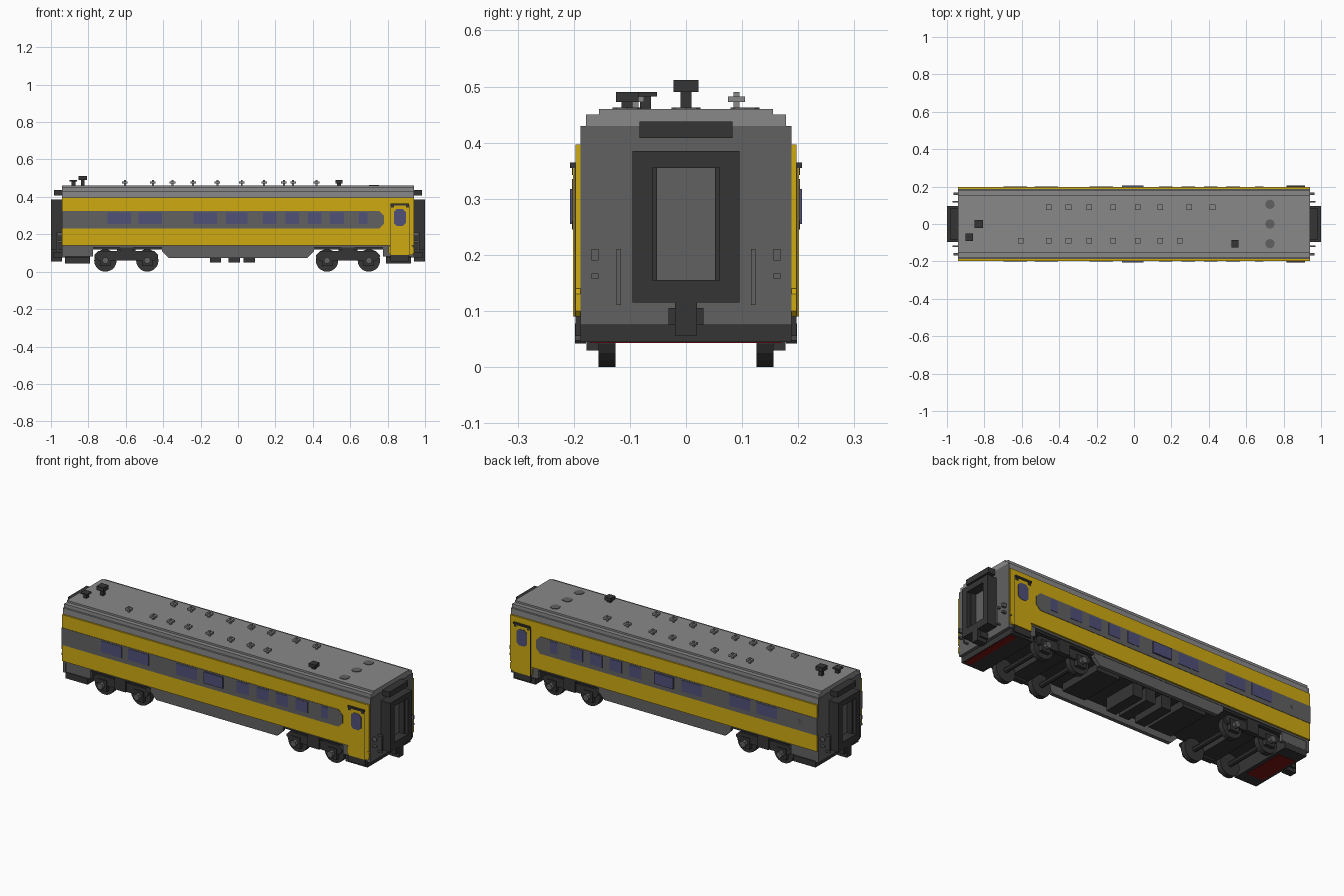
import bpy, bmesh, math
from mathutils import Matrix

old = bpy.data.objects.get("Cube")
if old:
    bpy.data.objects.remove(old, do_unlink=True)


def material(name, red, green, blue):
    made = bpy.data.materials.new(name)
    made.use_nodes = True
    made.diffuse_color = (red, green, blue, 1)
    made.node_tree.nodes["Principled BSDF"].inputs["Base Color"].default_value = (red, green, blue, 1)
    return made


def shade(name, value):
    return material(name, value, value, value)


yellow = material("yellow paint", 0.62, 0.4, 0.006)
glass = material("blue glass", 0.08, 0.08, 0.19)
maroon = material("dark red", 0.2, 0.006, 0.006)
light = shade("light grey roof", 0.25)
grey = shade("dark grey", 0.12)
black = shade("charcoal", 0.036)


def finish(name, bm, mat):
    bmesh.ops.recalc_face_normals(bm, faces=bm.faces)
    mesh = bpy.data.meshes.new(name)
    bm.to_mesh(mesh)
    bm.free()
    mesh.materials.append(mat)
    part = bpy.data.objects.new(name, mesh)
    bpy.context.collection.objects.link(part)
    return part


def mid(half):
    return (-half, half)


def around(centre, half):
    return (centre - half, centre + half)


def block(name, mat, x, y, z, mirror="", chamfer=0):
    """Box between spans; corners seen from the side may be cut, copies mirrored."""
    (left, right), (low, high), cut = x, z, chamfer
    outline = [(left + cut, low), (right - cut, low), (right, low + cut), (right, high - cut),
               (right - cut, high), (left + cut, high), (left, high - cut), (left, low + cut)]
    outline = list(dict.fromkeys(outline))
    bm = bmesh.new()
    for flip_x in (1, -1) if "x" in mirror else (1,):
        for flip_y in (1, -1) if "y" in mirror else (1,):
            near, far = [[bm.verts.new((px * flip_x, depth * flip_y, pz)) for px, pz in outline]
                         for depth in y]
            bm.faces.new(near)
            bm.faces.new(far)
            for i in range(len(outline)):
                bm.faces.new((near[i - 1], near[i], far[i], far[i - 1]))
    return finish(name, bm, mat)


def disc(name, mat, place, radius, depth, axis="Y", sides=16):
    bm = bmesh.new()
    turn = Matrix.Rotation(math.pi / 2, 4, "X") if axis == "Y" else Matrix()
    bmesh.ops.create_cone(bm, cap_ends=True, segments=sides, radius1=radius, radius2=radius,
                          depth=depth, matrix=turn)
    part = finish(name, bm, mat)
    part.location = place
    return part


# Shared levels and widths
wall, skin, end = 0.188, 0.197, 0.94
floor, eaves, shoulder, ridge = 0.13, 0.397, 0.43, 0.46
thin = 0.002
panel = (wall, skin)
overlay = (wall, skin + thin)
raised = (wall, skin + 2 * thin)

# Body shell, stepped roof and underfloor
step = ridge - 0.01
block("body_shell", grey, mid(end), mid(wall), (floor, eaves))
block("roof_cove", light, mid(end), mid(wall), (eaves, shoulder))
block("roof_shoulder", light, mid(end), mid(wall - 0.01), (shoulder, step))
block("roof_deck", light, mid(end), mid(0.155), (step, ridge))
block("underfloor", black, mid(0.9), mid(wall - 0.01), (floor - 0.01, floor))
for x in (-0.12, -0.02, 0.06):
    block("underfloor_box", black, around(x, 0.03), mid(0.1), (0.05, floor))
block("underfloor_tank", black, (0.2, 0.34), mid(floor), (0.08, floor), "x")

# Yellow side panels with the grey window band
band_low, band_high, band_end = 0.23, 0.325, 0.78
sill = 0.14
block("side_panels", yellow, mid(end), panel, (sill, eaves), "y")
block("window_bands", grey, (-end - thin, band_end - 0.05), overlay, (band_low, band_high), "y")
block("window_band_ends", grey, (0.6, band_end), overlay, (band_low, band_high), "y", chamfer=0.025)

# Windows: long ones at the rear, short ones at the front, a projecting one in the middle
pane = (0.255, 0.317)
for x in (-0.635, -0.47, -0.175):
    block("long_windows", glass, around(x, 0.063), raised, pane, "y")
for i in range(4):
    block("short_windows", glass, around(0.17 + 0.12 * i, 0.037), raised, pane, "y")
block("small_windows", glass, around(0.67, 0.022), raised, pane, "y")
block("bay_windows", glass, around(-0.007, 0.058), (wall, skin + 0.01), pane, "y")
for side in mid(skin):
    vent = disc("oval_vent", black, (-0.835, side, 0.28), 0.022, 2 * thin)
    vent.scale.z = 0.6

# Doors with seam, window, hood and step
door, half_door, door_low, door_high = 0.865, 0.05, 0.09, 0.355
block("door_surrounds", yellow, (door - 0.06, end), panel, (door_low, sill), "y", chamfer=0.01)
block("door_seams", black, around(door, half_door + thin), overlay, (door_low, door_high + thin), "y")
block("doors", yellow, around(door, half_door), raised, (door_low, door_high), "y")
block("door_windows", glass, around(door, 0.032), (wall, skin + 3 * thin), (0.245, 0.335), "y", chamfer=0.015)
block("door_hoods", black, around(door, half_door), (wall, skin + 0.01), around(0.36, 0.005), "y")
for x in around(door, 0.04):
    block("hood_brackets", black, around(x, 0.008), (wall, skin + 3 * thin), (0.342, door_high), "y")
block("door_steps", black, around(door, half_door), (0.15, skin), (0.055, door_low), "y")

# Skirts
inset = (0.165, wall - thin)
block("middle_skirts", grey, mid(0.405), inset, (0.072, 0.2), "y", chamfer=0.035)
block("end_skirts", grey, (0.775, end), inset, (0.08, sill), "xy")

# End walls and gangways
face = end + thin
lip, reveal = 0.095, 0.06
bottom, top, sill_low, sill_high = 0.115, 0.385, 0.155, 0.355
depth = (face, 1)
block("end_walls", grey, (0.925, face), mid(wall), (0.075, shoulder), "x")
block("gangway_posts", black, depth, (reveal, lip), (bottom, top), "xy")
block("gangway_sills", black, depth, mid(reveal), (bottom, sill_low), "x")
block("gangway_lintels", black, depth, mid(reveal), (sill_high, top), "x")
block("gangway_linings", black, (face, 0.98), (0.052, reveal), (sill_low, sill_high), "xy")
block("gangway_doors", grey, (face, 0.95), mid(reveal), (sill_low, sill_high), "x")
block("gangway_headers", black, (face, 0.985), mid(0.083), (0.408, 0.438), "x")

# Couplers, beams, handrails and lamp brackets
block("couplers", black, (0.9, 0.99), mid(0.031), (0.075, 0.105), "x")
block("coupler_necks", black, depth, mid(0.02), (0.055, bottom), "x")
block("end_beams", black, (0.79, 0.925), mid(wall), (0.045, 0.078), "x")
block("beam_supports", black, (0.79, 0.925), mid(inset[0]), (0.07, floor), "x")
rail, bracket = around(0.12, 0.004), around(0.162, 0.006)
block("handrails", grey, (0.963, 0.97), rail, (bottom, 0.21), "xy")
for z in (bottom, 0.206):
    block("handrail_mounts", grey, (end, 0.97), rail, around(z, 0.004), "xy")
block("upper_brackets", grey, (end, 0.965), bracket, (0.19, 0.21), "xy")
block("lower_brackets", grey, (end, 0.965), bracket, (0.157, 0.167), "xy")
under = around(0.045, thin)
block("rear_red_plate", maroon, (-0.91, -0.81), mid(0.12), under)
block("front_red_plate", maroon, (0.88, 0.92), mid(0.17), under)

# Bogies
wheel, gauge, journal = 0.06, 0.141, 0.165
for centre in (-0.597, 0.588):
    block("bolster", black, around(centre, 0.05), mid(journal), (0.07, floor))
    block("bogie_frames", black, around(centre, 0.17), around(journal, 0.007), (wheel, 0.11), "y", chamfer=0.02)
    block("bogie_springs", black, around(centre, 0.035), around(journal, 0.015), (wheel, floor), "y")
    for x in around(centre, 0.112):
        disc("axle", black, (x, 0, wheel), 0.014, 2 * journal, sides=8)
        block("axle_boxes", black, around(x, 0.028), around(journal, 0.012), around(wheel, 0.03), "y")
        for side in (1, -1):
            disc("wheel", black, (x, side * gauge, wheel), wheel, 0.03, sides=20)
            disc("axle_cap", grey, (x, side * wall, wheel), 0.018, 0.02, sides=8)


# Roof ventilators, chimneys and hatches
def capped_stem(name, mat, x, y, size, stem, cap, height):
    block(name + "_cap", mat, around(x, size), around(y, size), cap)
    block(name + "_stem", mat, around(x, stem), around(y, stem), (step, height))


row, cap, height = 0.09, (0.472, 0.482), 0.49
spots = [(x, y) for x in (-0.455, -0.35, -0.24, -0.11, 0.02, 0.14) for y in mid(row)]
spots += [(0.295, row), (0.42, row), (-0.605, -row), (0.245, -row)]
for x, y in spots:
    capped_stem("ventilator", light, x, y, 0.015, 0.005, cap, height)
capped_stem("flue", black, 0.54, -0.105, 0.02, 0.01, (cap[0], height), height)
capped_stem("short_chimney", black, -0.88, -0.072, 0.02, 0.01, (cap[1], height), height)
capped_stem("tall_chimney", black, -0.83, 0, 0.022, 0.01, (height, 0.512), height)
for y in (-0.105, 0, 0.105):
    disc("roof_hatch", grey, (0.727, y, ridge), 0.026, 3 * thin, axis="Z", sides=8)
